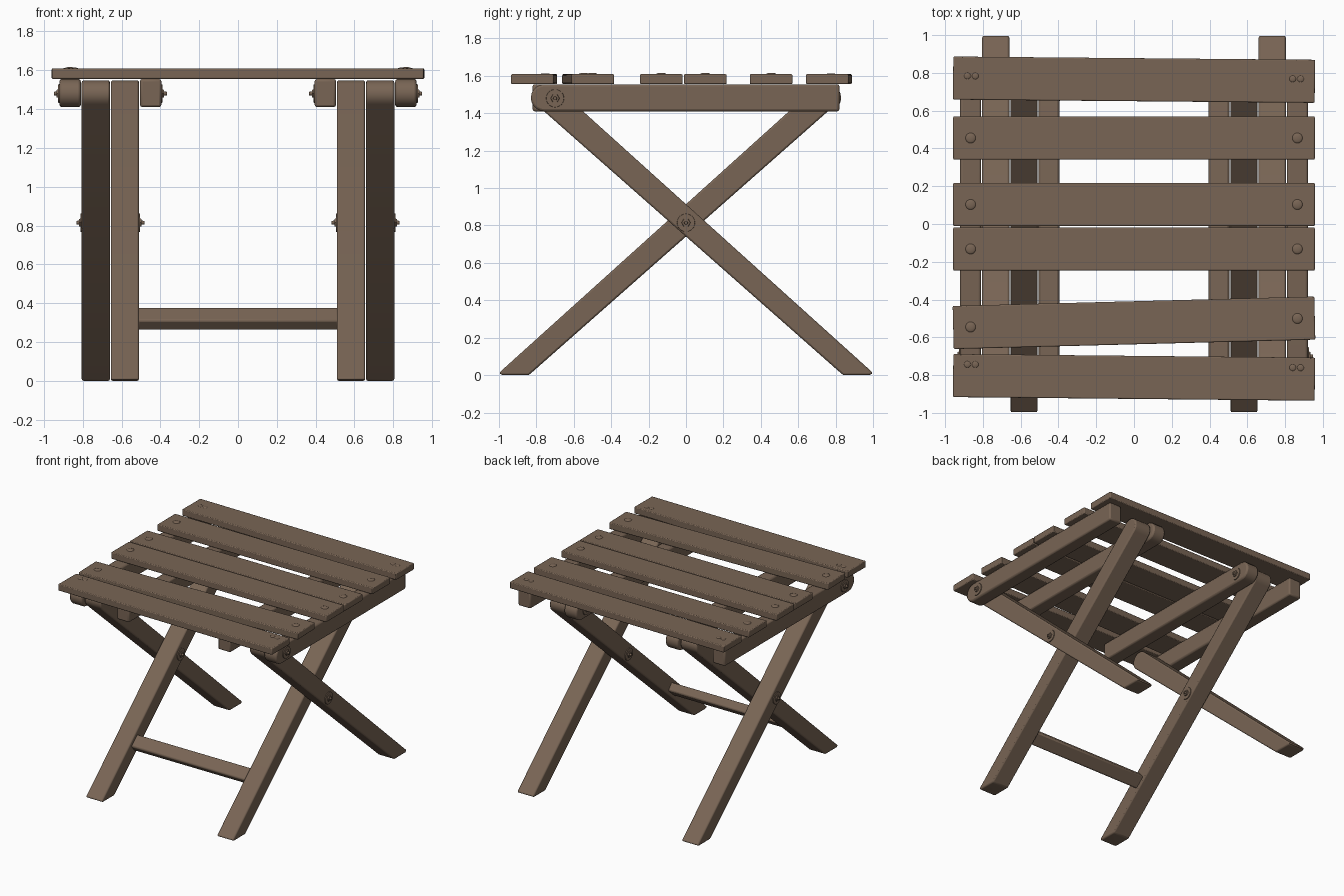
import bpy, bmesh, math
from mathutils import Matrix, Vector

if "Cube" in bpy.data.objects:
    bpy.data.objects.remove(bpy.data.objects["Cube"])

wood = bpy.data.materials.new("brown wood")
wood.diffuse_color = (0.19, 0.13, 0.09, 1)
wood.use_nodes = True
wood.node_tree.nodes["Principled BSDF"].inputs["Base Color"].default_value = wood.diffuse_color


def finish(name, bm, bevel=0.0):
    bmesh.ops.recalc_face_normals(bm, faces=bm.faces)
    me = bpy.data.meshes.new(name)
    bm.to_mesh(me)
    bm.free()
    ob = bpy.data.objects.new(name, me)
    bpy.context.collection.objects.link(ob)
    me.materials.append(wood)
    if bevel:
        m = ob.modifiers.new("bevel", 'BEVEL')
        m.width, m.segments, m.limit_method = bevel, 2, 'ANGLE'
        m.angle_limit = math.radians(35)
    bpy.context.view_layer.objects.active = ob
    ob.select_set(True)
    bpy.ops.object.shade_smooth_by_angle(angle=math.radians(40))
    ob.select_set(False)
    return ob


def side_profile(name, pts, x0, x1, bevel):
    """Extrude a (y, z) outline from x0 to x1."""
    bm = bmesh.new()
    f = bm.faces.new([bm.verts.new((x0, y, z)) for y, z in pts])
    ext = bmesh.ops.extrude_face_region(bm, geom=[f])
    bmesh.ops.translate(bm, vec=(x1 - x0, 0, 0),
                        verts=[v for v in ext["geom"] if isinstance(v, bmesh.types.BMVert)])
    return finish(name, bm, bevel)


def box(name, size, loc, rot=(0, 'Z'), bevel=0.008):
    bm = bmesh.new()
    bmesh.ops.create_cube(bm, size=1, matrix=Matrix.Translation(loc)
                          @ Matrix.Rotation(rot[0], 4, rot[1])
                          @ Matrix.Diagonal((*size, 1)))
    return finish(name, bm, bevel)


def bolt(name, x, y, z, direction):
    """Washer, nut and rod tip, stacked outward along x."""
    bm = bmesh.new()
    for r0, r1, start, end, n in ((0.05, 0.047, -0.01, 0.006, 24),
                                  (0.026, 0.022, 0.0, 0.014, 6),
                                  (0.012, 0.009, 0.0, 0.028, 12)):
        mid = x + direction * (start + end) / 2
        bmesh.ops.create_cone(bm, cap_ends=True, segments=n, radius1=r0, radius2=r1,
                              depth=end - start, matrix=Matrix.Translation((mid, y, z))
                              @ Matrix.Rotation(direction * math.pi / 2, 4, 'Y'))
    return finish(name, bm)


def arc(cy, cz, r, a0, a1, n=10):
    return [(cy + r * math.cos(math.radians(a0 + (a1 - a0) * i / n)),
             cz + r * math.sin(math.radians(a0 + (a1 - a0) * i / n))) for i in range(n + 1)]


# outlines: the outer leg foot is at the back, its rounded top at the front
leg = [(0.84, 0), (0.985, 0), (1.0, 0.012)] + arc(-0.73, 1.478, 0.07, 48, 229)
rail = [(0.82, 1.41), (0.82, 1.555)] + arc(-0.757, 1.4825, 0.0725, 90, 270)
flip = lambda pts: [(-y, z) for y, z in pts]

for s, side in ((-1, "left"), (1, "right")):
    # crossed legs
    side_profile(f"outer_leg_{side}", leg, s * 0.66, s * 0.805, 0.012)
    side_profile(f"inner_leg_{side}", flip(leg), s * 0.51, s * 0.655, 0.012)
    # seat rails
    side_profile(f"outer_rail_{side}", rail, s * 0.81, s * 0.92, 0.012)
    side_profile(f"inner_rail_{side}", flip(rail), s * 0.395, s * 0.505, 0.012)
    # pivot bolts
    bolt(f"outer_rail_bolt_{side}", s * 0.92, -0.70, 1.48, s)
    bolt(f"inner_rail_bolt_{side}", s * 0.395, 0.70, 1.48, -s)
    bolt(f"outer_cross_bolt_{side}", s * 0.805, 0, 0.815, s)
    bolt(f"inner_cross_bolt_{side}", s * 0.51, 0, 0.815, -s)

# stretcher between the inner legs, tilted with them
box("stretcher", (1.04, 0.105, 0.07), (0, -0.565, 0.32), (math.radians(41.6), 'X'), 0.012)

# slats: centre y, rotation, paired screws or not
slats = [(0.764, -0.009, True), (0.455, 0, False), (0.103, 0, False),
         (-0.132, 0, False), (-0.523, 0.026, False), (-0.812, -0.010, True)]
for i, (y, ang, paired) in enumerate(slats):
    box(f"slat_{i + 1}", (1.915, 0.228, 0.053), (0, y, 1.5825), (ang, 'Z'), 0.006)
    # domed screw heads
    bm = bmesh.new()
    for s in (-1, 1):
        heads = [(0.84, 0.018), (0.882, 0.018)] if paired else [(0.865, 0.028)]
        for hx, r in heads:
            hy = y + s * hx * ang
            if paired:
                hy += 0.012 if y > 0 else 0.06
            bmesh.ops.create_uvsphere(bm, u_segments=16, v_segments=8, radius=r,
                                      matrix=Matrix.Translation((s * hx, hy, 1.608))
                                      @ Matrix.Diagonal((1, 1, 0.3, 1)))
    finish(f"slat_screws_{i + 1}", bm)
